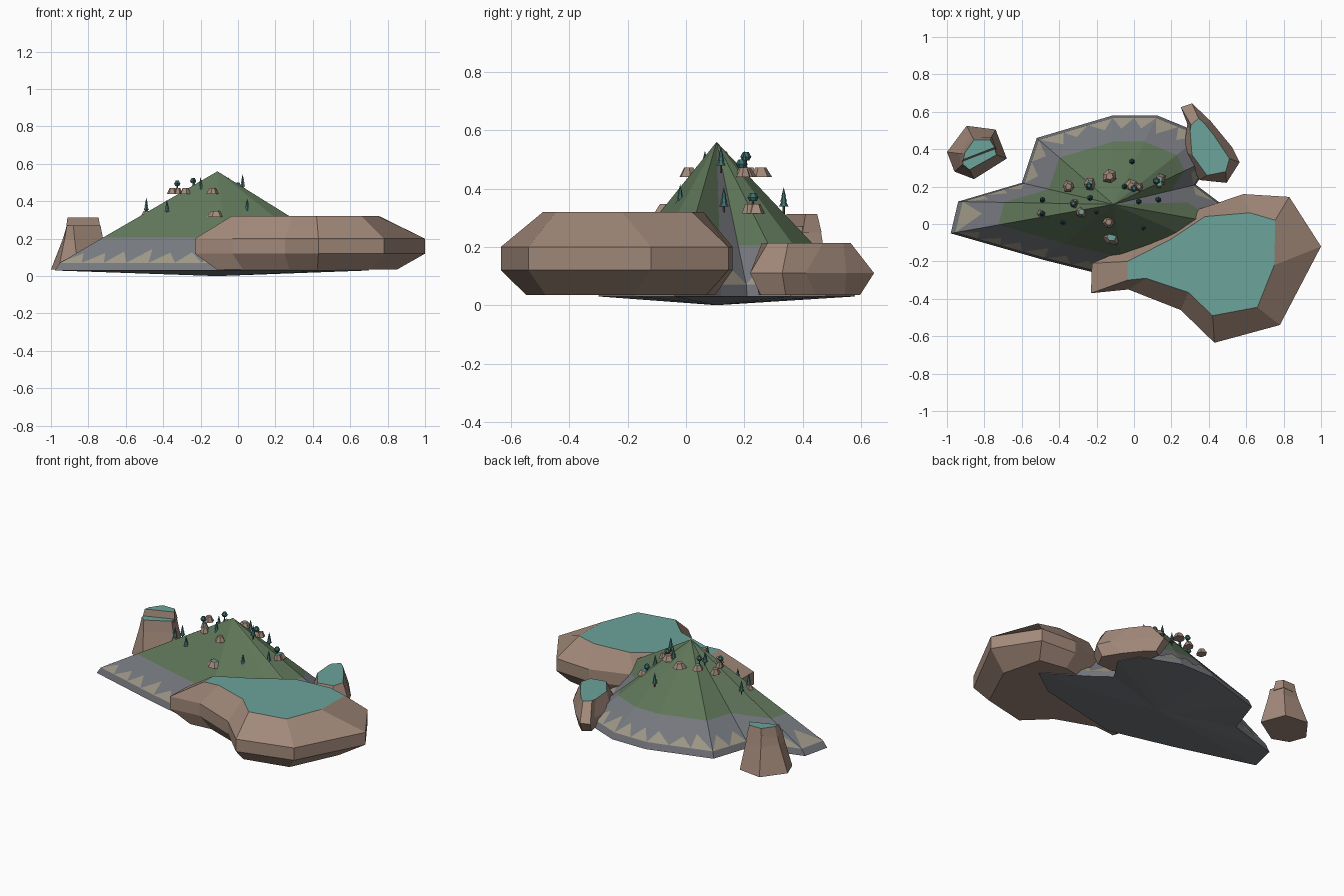
import bpy, bmesh, math, random
from mathutils import Vector, Matrix

if "Cube" in bpy.data.objects:
    bpy.data.objects.remove(bpy.data.objects["Cube"])

random.seed(4)


def mat(name, c):
    m = bpy.data.materials.new(name)
    m.diffuse_color = (*c, 1)
    m.use_nodes = True
    m.node_tree.nodes["Principled BSDF"].inputs["Base Color"].default_value = m.diffuse_color
    return m


BROWN = mat("rock_brown", (.36, .25, .195))
TEAL = mat("moss_teal", (.15, .37, .33))
GREEN = mat("grass_green", (.115, .18, .10))
GREY = mat("stone_grey", (.18, .19, .21))
TAN = mat("sand_tan", (.34, .31, .24))
LEAF = mat("tree_teal", (.05, .16, .15))
TRUNK = mat("trunk_brown", (.10, .06, .045))


def finish(bm, name, mats):
    bmesh.ops.recalc_face_normals(bm, faces=bm.faces[:])
    me = bpy.data.meshes.new(name)
    bm.to_mesh(me)
    bm.free()
    for m in mats:
        me.materials.append(m)
    ob = bpy.data.objects.new(name, me)
    bpy.context.collection.objects.link(ob)
    return ob


def ring(pts, z):
    return [Vector((x, y, z)) for x, y in pts]


def mix(a, b, t):
    return [(p[0] + (q[0] - p[0]) * t, p[1] + (q[1] - p[1]) * t) for p, q in zip(a, b)]


def loft(name, rings, mats, top=1):
    """Bridge matching rings; the top cap takes the second material."""
    bm = bmesh.new()
    vs = [[bm.verts.new(p) for p in r] for r in rings]
    n = len(vs[0])
    for a, b in zip(vs, vs[1:]):
        for i in range(n):
            bm.faces.new((a[i], a[(i + 1) % n], b[(i + 1) % n], b[i]))
    bm.faces.new(vs[0][::-1])
    bm.faces.new(vs[-1]).material_index = top
    return finish(bm, name, mats)


# mountain: irregular faceted cone with a shallow pointed underside
C, PEAK = (-.11, .105), Vector((-.11, .105, .56))
rim = [(-.98, -.05), (-.49, -.19), (-.05, -.30), (.52, -.17), (.70, -.04), (.45, .12), (.33, .21),
       (.43, .36), (.37, .48), (.125, .58), (-.115, .58), (-.52, .46), (-.60, .22), (-.94, .12)]
N = len(rim)
cen = [C] * N
levels = [ring(rim, .03), ring(mix(rim, cen, .03), .07), ring(mix(rim, cen, .295), .205)]
bm = bmesh.new()
vs = [[bm.verts.new(p) for p in r] for r in levels]
top, bot = bm.verts.new(PEAK), bm.verts.new((*C, 0))
for i in range(N):
    j = (i + 1) % N
    for a, b in zip(vs, vs[1:]):
        bm.faces.new((a[i], a[j], b[j], b[i]))
    bm.faces.new((vs[2][i], vs[2][j], top)).material_index = 0 if i == 5 else 1
    bm.faces.new((vs[0][j], vs[0][i], bot))
finish(bm, "mountain", [GREY, GREEN])

# sawtooth sand patches along the foot of the mountain
bm = bmesh.new()
for i in range(N):
    j = (i + 1) % N
    a, b, c, d = levels[1][i], levels[1][j], levels[2][j], levels[2][i]
    nrm = (b - a).cross(d - a).normalized() * .002
    k = max(1, round((b - a).length / .13))
    for s in range(k):
        s0, s1 = s / k, (s + 1) / k
        sm = s0 + (s1 - s0) * random.uniform(.3, .7)
        h = random.uniform(.35, .6)
        tip = a.lerp(b, sm).lerp(d.lerp(c, sm), h)
        bm.faces.new([bm.verts.new(p + nrm) for p in (a.lerp(b, s0), a.lerp(b, s1), tip)])
finish(bm, "sand_patches", [TAN])

# big mesa rock at the front right
wide = [(-.23, -.37), (-.03, -.35), (.25, -.46), (.43, -.635), (.78, -.54), (1.0, -.12),
        (.83, .145), (.585, .16), (.32, .07), (.15, -.05), (-.225, -.21)]
cap = [(-.035, -.30), (.065, -.29), (.29, -.365), (.42, -.49), (.66, -.445), (.75, -.22),
       (.755, .02), (.62, .06), (.38, .04), (.20, -.08), (-.035, -.20)]
loft("big_mesa", [ring(mix(wide, cap, .6), .035), ring(wide, .12), ring(wide, .20), ring(cap, .32)],
     [BROWN, TEAL])

# smaller mesa at the back right
wide = [(.25, .625), (.31, .645), (.41, .55), (.525, .41), (.565, .33), (.495, .22), (.35, .235),
        (.265, .39), (.285, .535)]
cap = [(.305, .53), (.345, .565), (.375, .54), (.43, .47), (.51, .35), (.49, .28), (.39, .26),
       (.31, .37), (.30, .50)]
loft("small_mesa", [ring(mix(wide, cap, .6), .035), ring(wide, .11), ring(cap, .213)], [BROWN, TEAL])

# stepped rock tower at the left
base = [(-1.0, .385), (-.96, .28), (-.855, .24), (-.68, .35), (-.74, .505), (-.895, .525)]
cap = [(-.915, .375), (-.915, .32), (-.88, .29), (-.735, .37), (-.765, .46), (-.86, .455)]
loft("tower_rock", [ring(base, .035), ring(mix(base, cap, .75), .20), ring(cap, .27)], [BROWN, TEAL])
step = [(-.92, .33), (-.735, .40), (-.76, .465), (-.86, .46), (-.92, .38)]
in_step = [(-.912, .345), (-.745, .41), (-.77, .45), (-.855, .45), (-.905, .38)]
loft("tower_step", [ring(step, .25), ring(in_step, .312)], [BROWN, TEAL])

# little flat-topped boulders on the slopes
for k, (x, y, z, r) in enumerate([
        (-.35, .20, .44, .036), (-.235, .215, .44, .034), (-.13, .255, .44, .044),
        (.135, .24, .315, .036), (-.015, .20, .44, .040), (-.32, .11, .44, .026),
        (-.49, .055, .315, .030), (-.28, .065, .44, .032), (-.135, .01, .44, .032),
        (-.12, -.07, .315, .046), (.025, .20, .44, .026), (.135, .215, .315, .03)]):
    a0 = random.random() * 6
    out = [(x + r * random.uniform(.8, 1.1) * math.cos(a0 + i * math.tau / 6),
            y + r * random.uniform(.8, 1.1) * math.sin(a0 + i * math.tau / 6)) for i in range(6)]
    inn = mix(out, [(x, y)] * 6, .5)
    loft(f"boulder_{k}", [ring(out, z), ring(inn, z + .032)], [BROWN, TEAL], k % 2)


def cone(bm, r1, r2, h, x, y, z, seg, mi):
    res = bmesh.ops.create_cone(bm, cap_ends=True, segments=seg, radius1=r1, radius2=r2, depth=h,
                                matrix=Matrix.Translation((x, y, z + h / 2)))
    for f in {f for v in res["verts"] for f in v.link_faces}:
        f.material_index = mi


def tree(name, x, y, z, round_top=False):
    bm = bmesh.new()
    cone(bm, .004, .004, .04, x, y, z - .012, 5, 0)
    if round_top:
        cone(bm, .012, .019, .012, x, y, z + .022, 6, 1)
        cone(bm, .019, .010, .016, x, y, z + .034, 6, 1)
    else:
        for i in range(3):
            cone(bm, .016 - .004 * i, 0, .032, x, y, z + .014 + .017 * i, 6, 1)
    finish(bm, name, [TRUNK, LEAF])


# conifers and round trees
for k, (x, y, z) in enumerate([
        (-.01, .335, .325), (-.235, .14, .45), (-.38, .01, .33), (.025, .12, .465), (.13, .13, .325),
        (.05, -.02, .335), (-.20, .065, .45), (-.49, .055, .34), (-.49, .13, .325), (-.05, .20, .45)]):
    tree(f"conifer_{k}", x, y, z)
for k, (x, y, z) in enumerate([(-.325, .11, .46), (-.24, .205, .475), (0, .19, .45), (.12, .23, .335)]):
    tree(f"round_tree_{k}", x, y, z, True)
